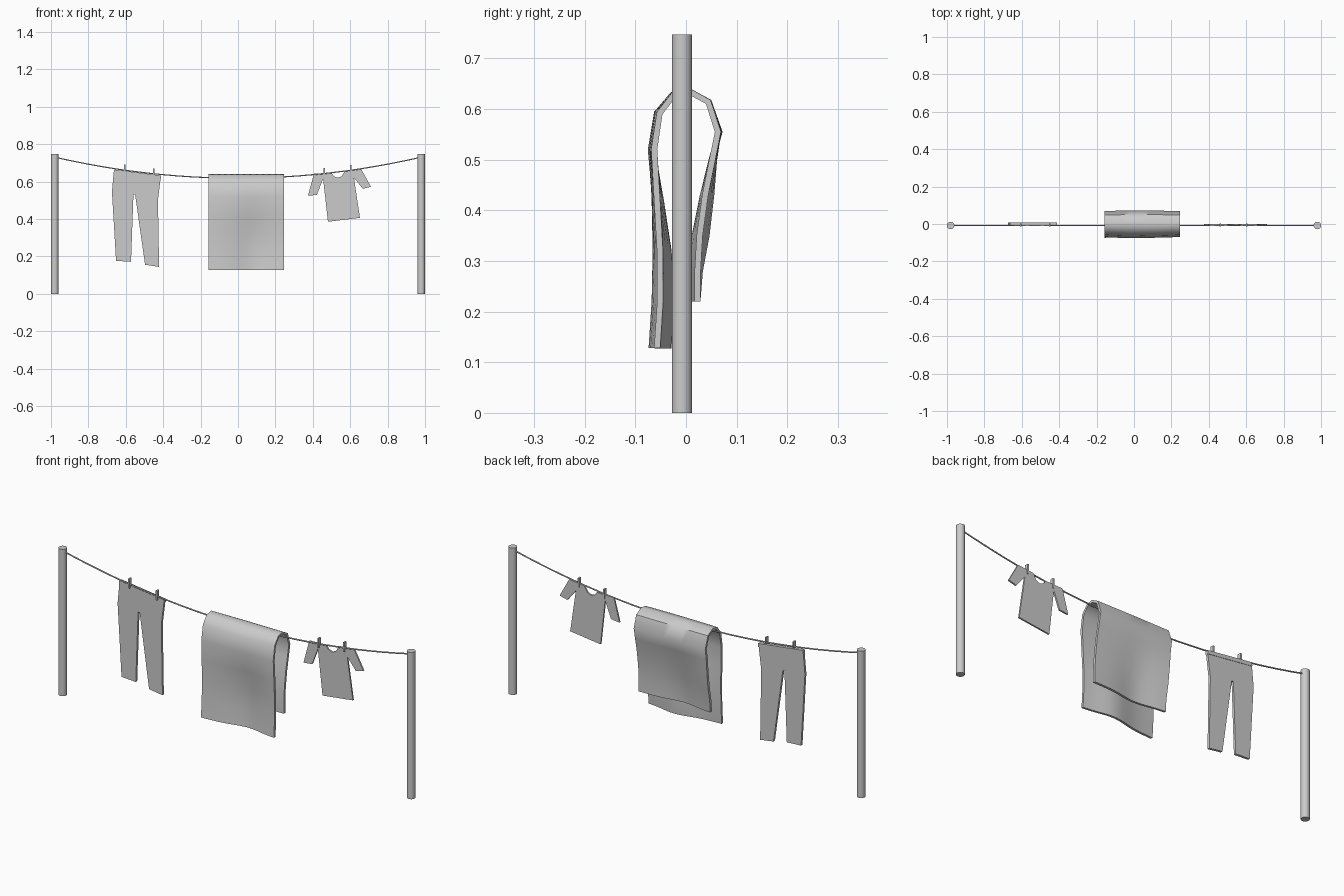
import bpy, bmesh, math

cube = bpy.data.objects.get("Cube")
if cube:
    bpy.data.objects.remove(cube, do_unlink=True)

grey = bpy.data.materials.new("plain_grey")
grey.use_nodes = True
grey.diffuse_color = (0.6, 0.6, 0.6, 1)
grey.node_tree.nodes["Principled BSDF"].inputs["Base Color"].default_value = (0.6, 0.6, 0.6, 1)

LINE_Y = -0.008


def line_z(x):
    return 0.618 + 0.117 * x * x


def finish(bm, name, smooth=None):
    bmesh.ops.recalc_face_normals(bm, faces=bm.faces)
    mesh = bpy.data.meshes.new(name)
    bm.to_mesh(mesh)
    bm.free()
    obj = bpy.data.objects.new(name, mesh)
    bpy.context.collection.objects.link(obj)
    mesh.materials.append(grey)
    if smooth:
        bpy.ops.object.select_all(action="DESELECT")
        obj.select_set(True)
        bpy.context.view_layer.objects.active = obj
        bpy.ops.object.shade_smooth_by_angle(angle=math.radians(smooth))
    return obj


def panel(name, outline, y, thick):
    """Flat cloth cut from an x-z outline, centred on y."""
    bm = bmesh.new()
    face = bm.faces.new([bm.verts.new((x, y - thick / 2, z)) for x, z in outline])
    ext = bmesh.ops.extrude_face_region(bm, geom=[face])
    moved = [g for g in ext["geom"] if isinstance(g, bmesh.types.BMVert)]
    bmesh.ops.translate(bm, verts=moved, vec=(0, thick, 0))
    return finish(bm, name)


# Poles
for side, x in (("right", -0.98), ("left", 0.98)):
    bm = bmesh.new()
    bmesh.ops.create_cone(bm, cap_ends=True, segments=20, radius1=0.02, radius2=0.02, depth=0.747)
    bmesh.ops.translate(bm, verts=bm.verts, vec=(x, LINE_Y, 0.747 / 2))
    finish(bm, side + "_pole", 40)

# Sagging line
bm = bmesh.new()
rings = []
for i in range(25):
    x = -0.98 + 1.96 * i / 24
    rings.append([bm.verts.new((x, LINE_Y + 0.0035 * math.cos(a * math.pi / 3),
                                line_z(x) + 0.0035 * math.sin(a * math.pi / 3))) for a in range(6)])
for r, s in zip(rings, rings[1:]):
    for a in range(6):
        b = (a + 1) % 6
        bm.faces.new((r[a], r[b], s[b], s[a]))
finish(bm, "washing_line", 70)

# Trousers with a raised waistband
trousers = [(-.663, .663), (-.674, .545), (-.652, .176), (-.572, .171), (-.559, .53), (-.55, .53),
            (-.497, .155), (-.422, .144), (-.428, .503), (-.412, .631)]
panel("trousers", trousers, 0.001, 0.012)
band = [(-.663, .664), (-.665, .645), (-.413, .614), (-.411, .632)]
panel("waistband", band, 0.001, 0.016)

# Shirt with a scooped neck
shirt = [(.406, .642), (.374, .524), (.422, .529), (.455, .615), (.481, .385), (.652, .406),
         (.62, .62), (.668, .561), (.711, .572), (.658, .668), (.572, .658), (.556, .63),
         (.535, .62), (.513, .628), (.501, .645)]
panel("shirt", shirt, -0.004, 0.008)

# Clothes pegs
for i, x in enumerate((-0.605, -0.45, 0.46, 0.604)):
    bm = bmesh.new()
    bmesh.ops.create_cube(bm, size=1)
    bmesh.ops.scale(bm, verts=bm.verts, vec=(0.008, 0.018, 0.048))
    bmesh.ops.translate(bm, verts=bm.verts, vec=(x, LINE_Y + 0.003, line_z(x) + 0.005))
    finish(bm, "peg_%d" % (i + 1))

# Towel: side profile (y, z) swept along x, with folds growing towards the hems
profile = [(-.059, .128), (-.053, .22), (-.053, .32), (-.058, .42), (-.063, .52), (-.052, .592),
           (-.024, .628), (.008, .634), (.044, .614), (.063, .555), (.052, .5), (.038, .43),
           (.027, .35), (.023, .28), (.023, .22)]


def bell(t, centre, width):
    return math.exp(-((t - centre) / width) ** 2)


def fold(u, y, z):
    drop = min(1, max(0, (0.55 - z) / 0.3))
    if y < 0:
        return (drop * (0.026 * bell(u, 0.6, 0.25) - 0.009 * (1 - u) ** 2)
                - 0.008 * math.sin(math.pi * u) * bell(z, 0.53, 0.1))
    return (0.016 * (1 - u) ** 2 * bell(z, 0.38, 0.1) - drop * 0.022 * bell(u, 0.4, 0.25)
            + 0.003 * math.sin(math.pi * u) * bell(z, 0.56, 0.06))


bm = bmesh.new()
cols = []
for i in range(13):
    u = i / 12
    cols.append([bm.verts.new((-0.157 + 0.403 * u, y + fold(u, y, z), z)) for y, z in profile])
for c, d in zip(cols, cols[1:]):
    for j in range(len(profile) - 1):
        bm.faces.new((c[j], d[j], d[j + 1], c[j + 1]))
towel = finish(bm, "towel", 42)
solid = towel.modifiers.new("thickness", "SOLIDIFY")
solid.thickness = 0.012
solid.offset = 0
bpy.context.view_layer.objects.active = towel
bpy.ops.object.modifier_apply(modifier="thickness")
bpy.ops.object.shade_smooth_by_angle(angle=math.radians(42))
